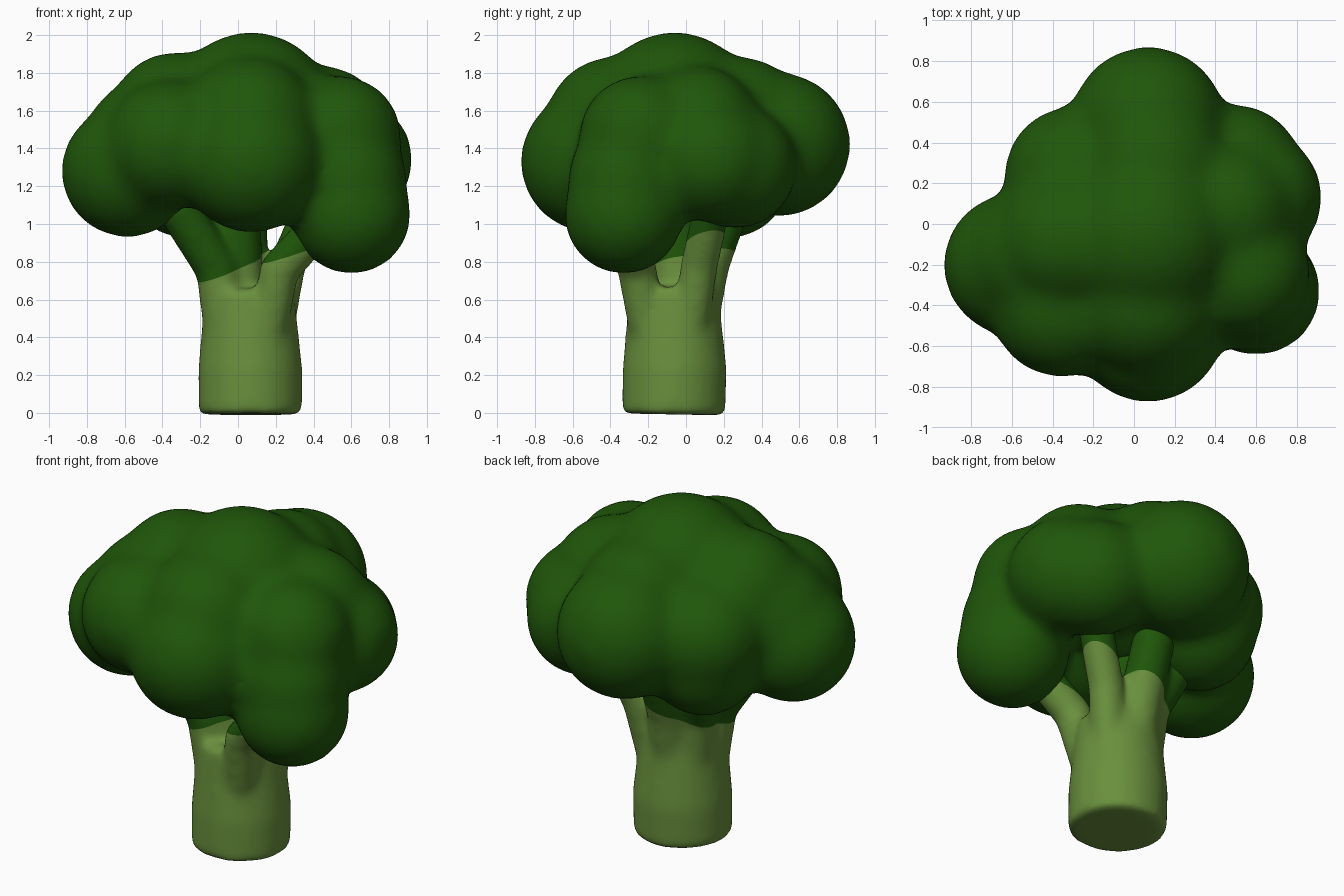
import bpy, bmesh
from mathutils import Vector, Matrix

if "Cube" in bpy.data.objects:
    bpy.data.objects.remove(bpy.data.objects["Cube"], do_unlink=True)


def material(name, color):
    m = bpy.data.materials.new(name)
    m.use_nodes = True
    m.diffuse_color = color
    m.node_tree.nodes["Principled BSDF"].inputs["Base Color"].default_value = color
    return m


floret_green = material("floret green", (0.014, 0.094, 0.003, 1))
stalk_green = material("stalk green", (0.14, 0.275, 0.046, 1))


def ball(bm, center, radius):
    bmesh.ops.create_icosphere(bm, subdivisions=4, radius=radius,
                               matrix=Matrix.Translation(center))


def limb(bm, start, end, r1, r2):
    axis = Vector(end) - Vector(start)
    turn = axis.to_track_quat('Z', 'Y').to_matrix().to_4x4()
    matrix = Matrix.Translation((Vector(start) + Vector(end)) / 2) @ turn
    bmesh.ops.create_cone(bm, cap_ends=True, segments=24, radius1=r1, radius2=r2,
                          depth=axis.length, matrix=matrix)


def blended(name, bm, voxel, rounds, mats):
    """Fuse the overlapping solids into one soft skin."""
    mesh = bpy.data.meshes.new(name)
    bm.to_mesh(mesh)
    bm.free()
    obj = bpy.data.objects.new(name, mesh)
    bpy.context.collection.objects.link(obj)
    remesh = obj.modifiers.new("fuse", 'REMESH')
    remesh.mode = 'VOXEL'
    remesh.voxel_size = voxel
    smooth = obj.modifiers.new("soften", 'SMOOTH')
    smooth.factor = 0.5
    smooth.iterations = rounds
    bpy.ops.object.select_all(action='DESELECT')
    obj.select_set(True)
    bpy.context.view_layer.objects.active = obj
    for mod in ("fuse", "soften"):
        bpy.ops.object.modifier_apply(modifier=mod)
    obj.data.materials.clear()
    for m in mats:
        obj.data.materials.append(m)
    bpy.ops.object.shade_smooth()
    return obj


# Crown: overlapping florets
crown = bmesh.new()
for center, radius in [
    ((0.07, -0.06, 1.58), 0.44),    # top
    ((0.05, 0.0, 1.46), 0.42),      # core
    ((-0.33, -0.08, 1.56), 0.355),  # upper left
    ((-0.46, -0.16, 1.42), 0.36),   # left shoulder
    ((-0.585, -0.2, 1.28), 0.355),  # left
    ((-0.36, -0.41, 1.42), 0.345),  # front left
    ((0.07, -0.5, 1.33), 0.38),     # front
    ((0.06, -0.38, 1.52), 0.37),    # upper front
    ((0.6, -0.33, 1.05), 0.32),     # low front right
    ((0.58, -0.31, 1.23), 0.32),    # front right
    ((0.54, -0.24, 1.46), 0.33),    # upper front right
    ((0.6, 0.13, 1.34), 0.33),      # right
    ((0.45, 0.06, 1.5), 0.34),      # upper right
    ((0.5, 0.26, 1.3), 0.33),       # back right
    ((0.07, 0.49, 1.42), 0.385),    # back
    ((0.1, 0.28, 1.53), 0.36),      # upper back
    ((-0.3, 0.24, 1.4), 0.34),      # back left
    ((-0.28, 0.23, 1.24), 0.32),    # low back left
]:
    ball(crown, center, radius)
blended("crown", crown, 0.03, 36, [floret_green])

# Stalk: a thick trunk
stalk = bmesh.new()
limb(stalk, (0.065, -0.065, -0.008), (0.065, -0.06, 0.25), 0.275, 0.277)
limb(stalk, (0.065, -0.06, 0.23), (0.06, -0.065, 0.66), 0.277, 0.235)

# Branches: each rises along the trunk, then flares out
for path, radius in [
    (((-0.07, -0.12, 0.45), (-0.11, -0.14, 0.76), (-0.34, -0.2, 1.12)), 0.115),  # left
    (((0.16, -0.2, 0.45), (0.22, -0.26, 0.76), (0.46, -0.33, 1.02)), 0.105),     # front right
    (((0.2, 0.02, 0.45), (0.26, 0.07, 0.78), (0.42, 0.15, 1.15)), 0.1),          # right
    (((0.06, 0.05, 0.45), (0.04, 0.11, 0.78), (0.04, 0.24, 1.15)), 0.12),        # back
    (((-0.06, 0.0, 0.45), (-0.09, 0.03, 0.78), (-0.22, 0.15, 1.1)), 0.11),       # back left
    (((0.02, -0.05, 0.45), (0.0, -0.05, 0.78), (-0.01, -0.05, 1.15)), 0.13),     # middle
]:
    for start, end in zip(path, path[1:]):
        limb(stalk, start, end, radius, radius)
    ball(stalk, path[1], radius)
stem = blended("stalk", stalk, 0.02, 20, [stalk_green, floret_green])

# The branches turn floret green above a slanted line
bm = bmesh.new()
bm.from_mesh(stem.data)
line_point, line_normal = Vector((0, 0, 0.79)), Vector((-0.35, -0.15, 1))
bmesh.ops.bisect_plane(bm, geom=bm.verts[:] + bm.edges[:] + bm.faces[:],
                       plane_co=line_point, plane_no=line_normal)
for f in bm.faces:
    above = (f.calc_center_median() - line_point).dot(line_normal) > 0
    f.material_index = int(above)
bm.to_mesh(stem.data)
bm.free()
bpy.ops.object.shade_smooth_by_angle(angle=0.8)
